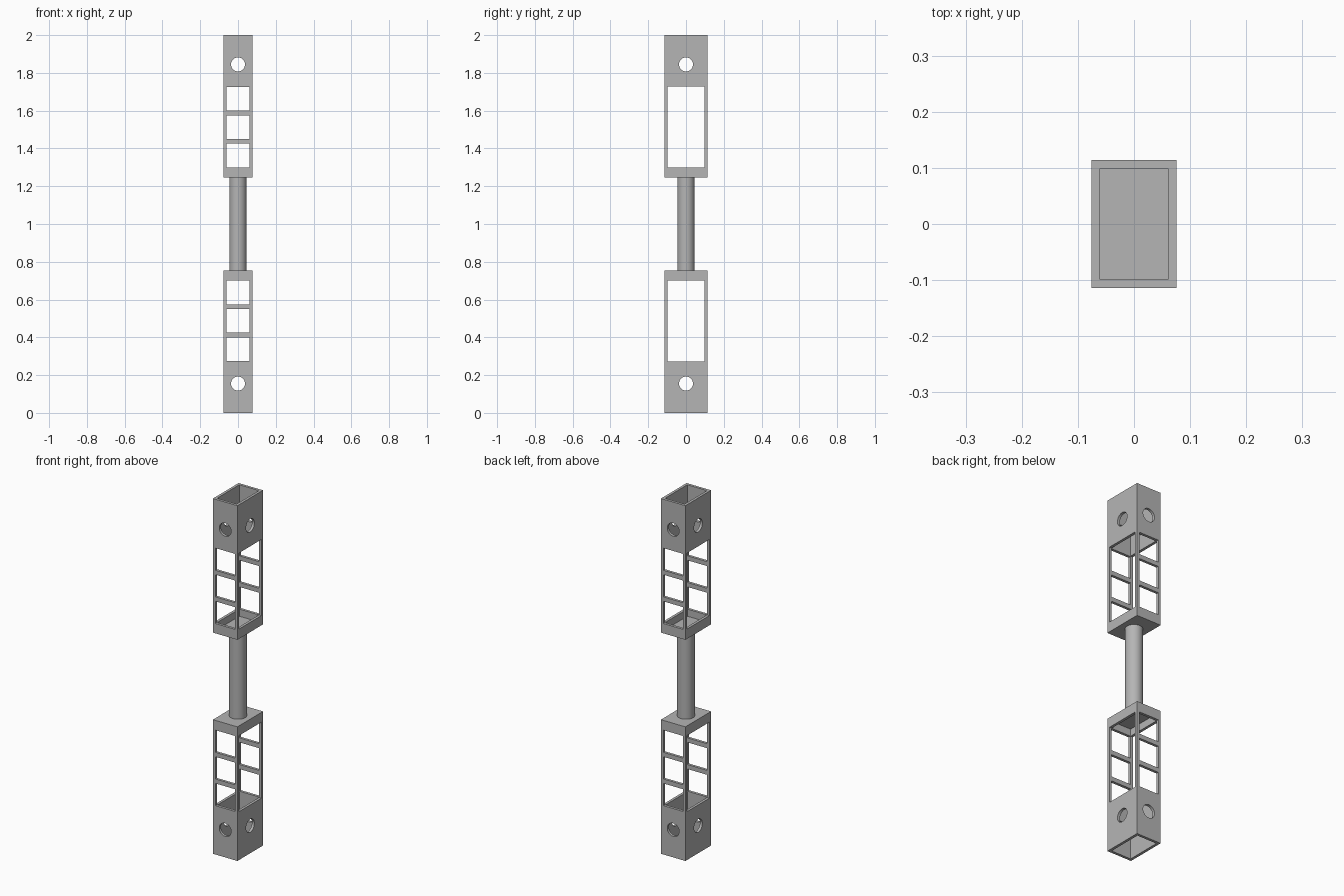
import bpy, bmesh, math
from mathutils import Matrix, Vector

if "Cube" in bpy.data.objects:
    bpy.data.objects.remove(bpy.data.objects["Cube"], do_unlink=True)

# Main sizes
HX, HY = 0.076, 0.114      # outer half width and depth of a frame
WALL = 0.015
IX, IY = HX - WALL, HY - WALL
FRAME_H = 0.755
HOLE_Z, HOLE_R = 0.155, 0.037
ROD_R = 0.045

grey = bpy.data.materials.new("plain grey")
grey.use_nodes = True
colour = (0.46, 0.46, 0.46, 1)
grey.diffuse_color = colour
grey.node_tree.nodes["Principled BSDF"].inputs["Base Color"].default_value = colour


def new_object(name, bm):
    mesh = bpy.data.meshes.new(name)
    bm.to_mesh(mesh)
    bm.free()
    obj = bpy.data.objects.new(name, mesh)
    bpy.context.collection.objects.link(obj)
    mesh.materials.append(grey)
    return obj


def box(name, hx, hy, z0, z1):
    bm = bmesh.new()
    place = Matrix.Translation((0, 0, (z0 + z1) / 2)) @ Matrix.Diagonal((2 * hx, 2 * hy, z1 - z0, 1))
    bmesh.ops.create_cube(bm, size=1, matrix=place)
    return new_object(name, bm)


def cylinder(name, radius, length, z, turn=Matrix()):
    bm = bmesh.new()
    bmesh.ops.create_cone(bm, cap_ends=True, segments=48, radius1=radius, radius2=radius,
                          depth=length, matrix=Matrix.Translation((0, 0, z)) @ turn)
    return new_object(name, bm)


def smooth(obj):
    bpy.ops.object.select_all(action="DESELECT")
    obj.select_set(True)
    bpy.context.view_layer.objects.active = obj
    bpy.ops.object.shade_smooth_by_angle(angle=math.radians(30))


def cut(obj, cutter):
    cutter.hide_render = True
    mod = obj.modifiers.new("cut", "BOOLEAN")
    mod.operation = "DIFFERENCE"
    mod.solver = "EXACT"
    mod.object = cutter
    bpy.context.view_layer.objects.active = obj
    bpy.ops.object.modifier_apply(modifier=mod.name)
    bpy.data.objects.remove(cutter, do_unlink=True)


# Lower frame: box tube open at the bottom, closed by a cap at the top
lower = box("lower_frame", HX, HY, 0, FRAME_H)
cut(lower, box("cavity_cutter", IX, IY, -0.1, FRAME_H - WALL))

# Three stacked windows through front and back, one tall window through the sides
for z0 in (0.275, 0.425, 0.575):
    cut(lower, box("window_cutter", IX, 0.3, z0, z0 + 0.125))
cut(lower, box("side_window_cutter", 0.3, IY, 0.272, 0.70))

# Round pin holes through both directions
for axis in "XY":
    turn = Matrix.Rotation(math.pi / 2, 4, axis)
    cut(lower, cylinder("hole_cutter", HOLE_R, 0.6, HOLE_Z, turn))
smooth(lower)

# Upper frame: the lower one turned upside down about mid height
upper = lower.copy()
upper.data = lower.data.copy()
upper.name = "upper_frame"
bpy.context.collection.objects.link(upper)
upper.data.transform(Matrix.Translation((0, 0, 2)) @ Matrix.Rotation(math.pi, 4, "X"))

# Connecting rod between the caps
rod = cylinder("connecting_rod", ROD_R, 2 - 2 * FRAME_H, 1)
smooth(rod)
